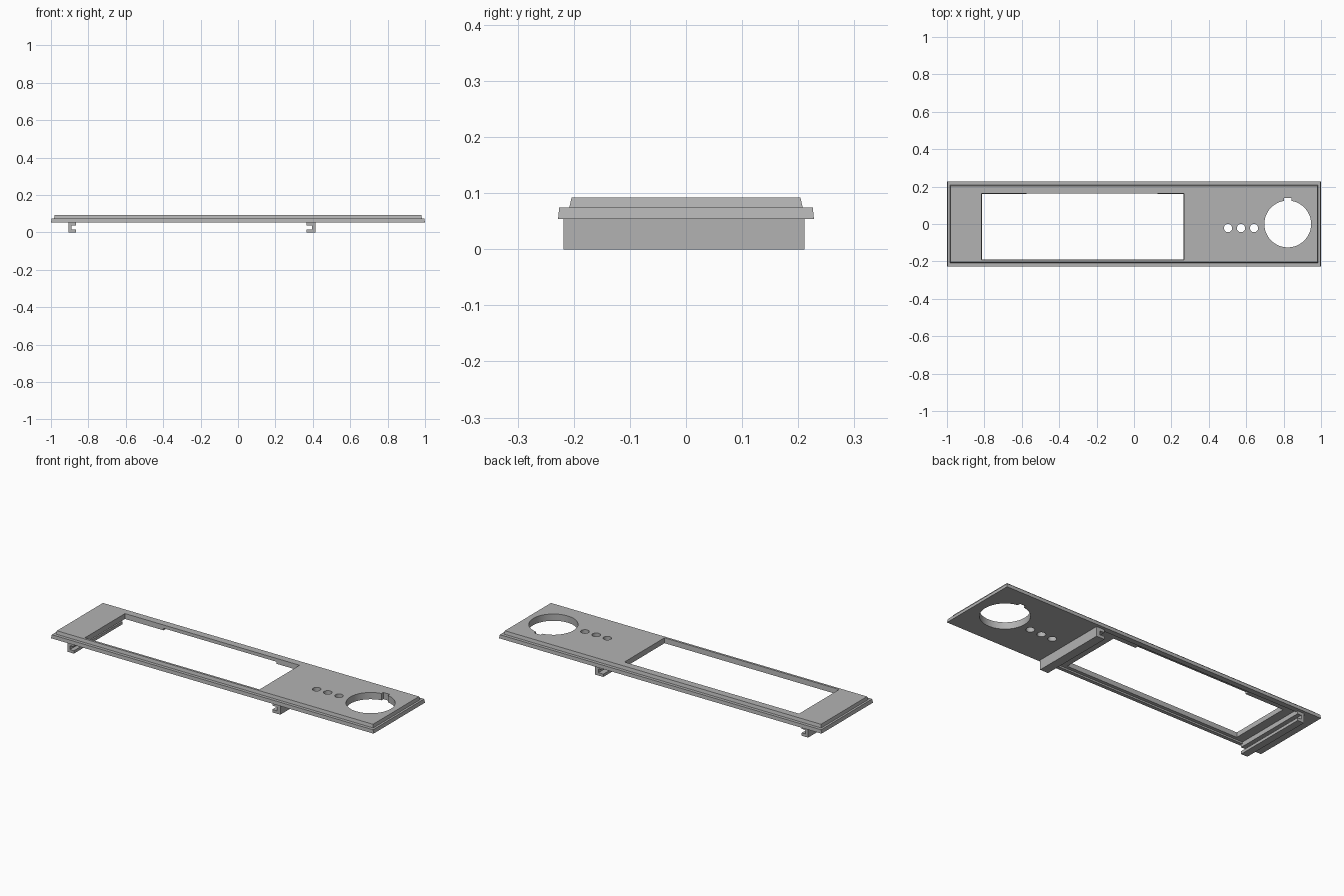
import bpy, bmesh, math

cube = bpy.data.objects.get("Cube")
if cube:
    bpy.data.objects.remove(cube, do_unlink=True)

grey = bpy.data.materials.new("matte grey")
grey.use_nodes = True
grey.diffuse_color = (0.45, 0.45, 0.45, 1)
grey.node_tree.nodes["Principled BSDF"].inputs["Base Color"].default_value = (0.45, 0.45, 0.45, 1)


def loft(name, rings):
    """Closed solid through a stack of rings, each with the same point count."""
    bm = bmesh.new()
    loops = [[bm.verts.new(p) for p in ring] for ring in rings]
    n = len(loops[0])
    for a, b in zip(loops, loops[1:]):
        for i in range(n):
            j = (i + 1) % n
            bm.faces.new((a[i], a[j], b[j], b[i]))
    bm.faces.new(loops[0][::-1])
    bm.faces.new(loops[-1])
    bmesh.ops.recalc_face_normals(bm, faces=bm.faces)
    mesh = bpy.data.meshes.new(name)
    bm.to_mesh(mesh)
    bm.free()
    mesh.materials.append(grey)
    obj = bpy.data.objects.new(name, mesh)
    bpy.context.collection.objects.link(obj)
    return obj


def rect(x0, x1, y0, y1, z):
    return [(x0, y0, z), (x1, y0, z), (x1, y1, z), (x0, y1, z)]


def block(name, x0, x1, y0, y1, z0, z1):
    return loft(name, [rect(x0, x1, y0, y1, z) for z in (z0, z1)])


def cylinder(name, x, y, r, sides):
    angles = [2 * math.pi * i / sides for i in range(sides)]
    return loft(name, [[(x + r * math.cos(a), y + r * math.sin(a), z) for a in angles]
                       for z in (0, 0.15)])


def cut(target, cutter):
    cutter.hide_render = True
    mod = target.modifiers.new("cut", 'BOOLEAN')
    mod.operation, mod.solver, mod.object = 'DIFFERENCE', 'EXACT', cutter
    bpy.context.view_layer.objects.active = target
    bpy.ops.object.modifier_apply(modifier=mod.name)
    bpy.data.objects.remove(cutter, do_unlink=True)


# Stepped faceplate with slightly tapered edges
steps = [(1.0, 0.228, 0.054), (0.996, 0.226, 0.074), (0.984, 0.208, 0.074), (0.98, 0.204, 0.092)]
plate = loft("faceplate", [rect(-w, w, -d, d, z) for w, d, z in steps])

# Display window, flaring slightly upwards
cut(plate, loft("window_cutter", [rect(-0.812, 0.264, -0.188, 0.16, 0.04),
                                  rect(-0.816, 0.268, -0.192, 0.164, 0.1)]))
# Shallow seat for the display, and a connector relief on its rear edge
cut(plate, block("seat_cutter", -0.865, 0.365, -0.208, 0.198, 0.04, 0.063))
cut(plate, block("relief_cutter", -0.575, 0.125, 0.1, 0.185, 0.04, 0.074))

# Knob opening with a key notch, and three small round holes
cut(plate, cylinder("knob_cutter", 0.822, 0, 0.125, 64))
cut(plate, block("key_cutter", 0.803, 0.843, 0.08, 0.14, 0, 0.15))
for x in (0.503, 0.572, 0.642):
    cut(plate, cylinder("hole_cutter", x, -0.022, 0.022, 32))

# Slotted rails under the plate, with their slots facing each other
profile = [(0, 0), (0.04, 0), (0.04, 0.016), (0.016, 0.016),
           (0.016, 0.038), (0.04, 0.038), (0.04, 0.054), (0, 0.054)]
for name, x, side, scale in (("right_rail", -0.905, 1, 1), ("left_rail", 0.415, -1, 1.25)):
    loft(name, [[(x + side * scale * u, y, z) for u, z in profile] for y in (-0.218, 0.211)])

# Crisp edges with smooth round holes
bpy.ops.object.select_all(action='DESELECT')
plate.select_set(True)
bpy.context.view_layer.objects.active = plate
bpy.ops.object.shade_smooth_by_angle(angle=math.radians(25))
